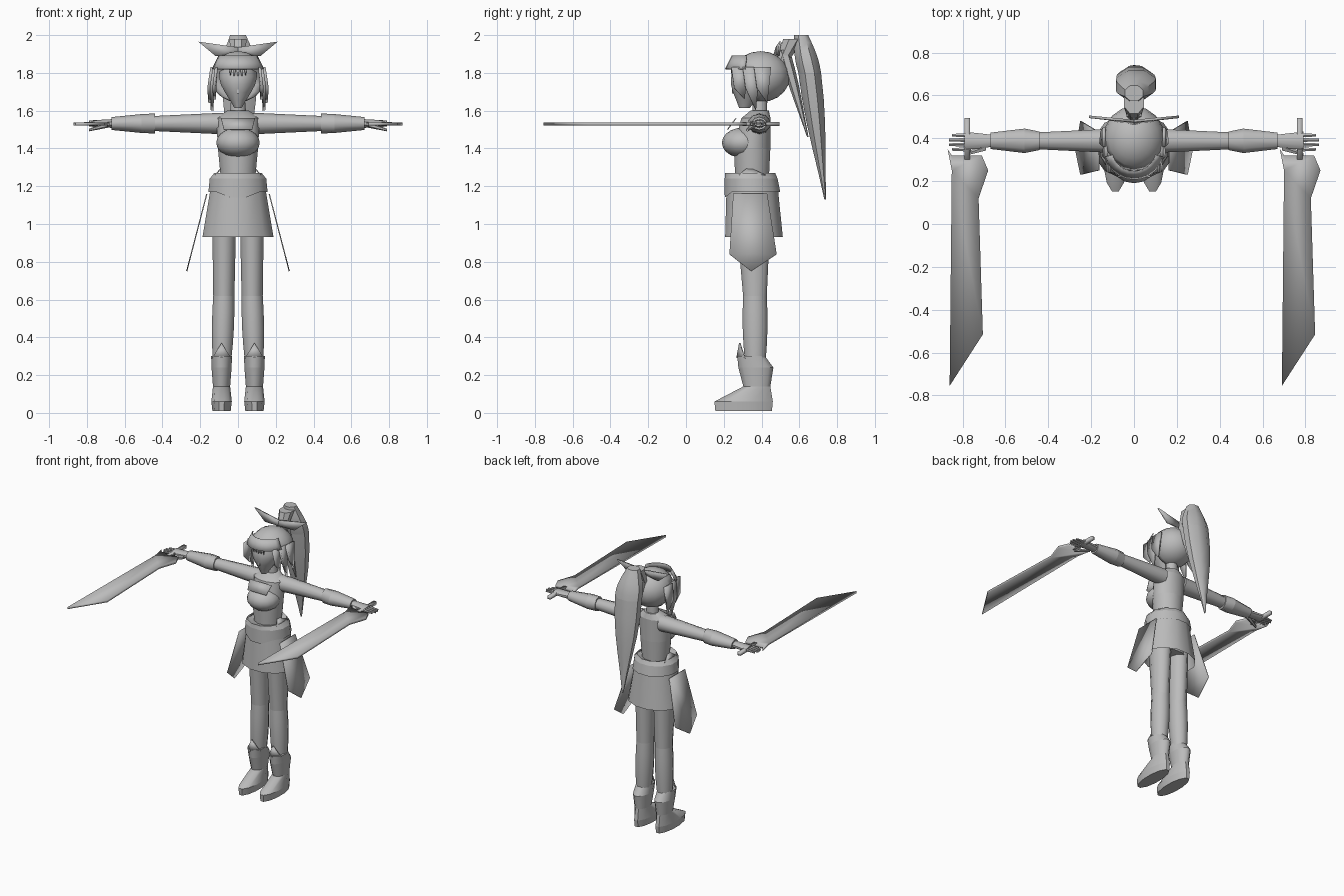
import bpy, bmesh
from math import sin, cos, pi, radians
from mathutils import Vector, Matrix

if "Cube" in bpy.data.objects:
    bpy.data.objects.remove(bpy.data.objects["Cube"])

shade = (.5, .5, .5, 1)
grey = bpy.data.materials.new("plain grey")
grey.use_nodes = True
grey.diffuse_color = shade
grey.node_tree.nodes["Principled BSDF"].inputs["Base Color"].default_value = shade


def finish(name, bm, thickness=0):
    """Turn a bmesh into a named, shaded object, thickened if it is a sheet."""
    bmesh.ops.recalc_face_normals(bm, faces=bm.faces)
    mesh = bpy.data.meshes.new(name)
    bm.to_mesh(mesh)
    bm.free()
    mesh.materials.append(grey)
    part = bpy.data.objects.new(name, mesh)
    bpy.context.collection.objects.link(part)
    if thickness:
        solid = part.modifiers.new("thickness", "SOLIDIFY")
        solid.thickness = thickness
        solid.offset = 0
    bpy.ops.object.select_all(action="DESELECT")
    part.select_set(True)
    bpy.context.view_layer.objects.active = part
    bpy.ops.object.shade_smooth_by_angle(angle=radians(45))
    return part


def bridge(bm, rings, closed=True):
    for lower, upper in zip(rings, rings[1:]):
        count = len(lower)
        for i in range(count if closed else count - 1):
            j = (i + 1) % count
            bm.faces.new((lower[i], lower[j], upper[j], upper[i]))


def limb(name, start, end, wide, deep, swell=0, sides=12, capped=True):
    """Tapered oval tube, upright or along x; wide and deep give both end radii."""
    start, end = Vector(start), Vector(end)
    along = end - start
    sideways = abs(along.x) > abs(along.z)
    bm = bmesh.new()
    rings = []
    steps = 5 if swell else 1
    for step in range(steps + 1):
        t = step / steps
        bulge = 1 + swell * sin(pi * t)
        a = bulge * (wide[0] + t * (wide[1] - wide[0]))
        b = bulge * (deep[0] + t * (deep[1] - deep[0]))
        ring = []
        for i in range(sides):
            turn = 2 * pi * (i + .5) / sides
            u, v = a * cos(turn), b * sin(turn)
            offset = Vector((0, u, v)) if sideways else Vector((u, v, 0))
            ring.append(bm.verts.new(start + along * t + offset))
        rings.append(ring)
    bridge(bm, rings)
    if capped:
        bm.faces.new(rings[0])
        bm.faces.new(rings[-1])
    return finish(name, bm)


def ellipsoid(name, centre, radii):
    bm = bmesh.new()
    place = Matrix.Translation(centre) @ Matrix.Diagonal((*radii, 1))
    bmesh.ops.create_uvsphere(bm, u_segments=16, v_segments=10, radius=1, matrix=place)
    return finish(name, bm)


def plate(name, points, thickness=.006):
    bm = bmesh.new()
    bm.faces.new([bm.verts.new(point) for point in points])
    return finish(name, bm, thickness)


# Torso, neck and face
limb("waist", (0, .35, 1.2), (0, .35, 1.4), (.09, .11), (.09, .1))
limb("ribcage", (0, .35, 1.4), (0, .37, 1.56), (.11, .12), (.1, .08))
limb("shoulders", (0, .37, 1.56), (0, .39, 1.6), (.12, .06), (.08, .05))
ellipsoid("bust", (0, .3, 1.43), (.115, .11, .08))
limb("neck", (0, .39, 1.58), (0, .39, 1.7), (.045, .035), (.04, .04))
limb("face", (0, .31, 1.615), (0, .35, 1.82), (.02, .1), (.03, .1), swell=.4)
limb("nose", (0, .25, 1.69), (0, .25, 1.74), (.008, .004), (.01, .004), sides=4)
plate("chest_flap", [(-.09, .265, 1.56), (.09, .265, 1.56), (.075, .22, 1.5), (-.075, .22, 1.5)])

# Hair cap, cut back flat around the face
hair = ellipsoid("hair_cap", (0, .395, 1.78), (.145, .155, .135))
for vert in hair.data.vertices:
    if vert.co.z < 1.81:
        vert.co.y = max(vert.co.y, .37)

# Fringe as a curved band that flares downwards
bm = bmesh.new()
rows = []
for flare in range(3):
    radius = .105 + .018 * flare
    angles = [radians(turn) for turn in range(-75, 76, 15)]
    rows.append([bm.verts.new((radius * sin(turn), .35 - radius * cos(turn), 1.89 - .035 * flare))
                 for turn in angles])
bridge(bm, rows, closed=False)
finish("fringe", bm, .006)
for strand in range(-2, 3):
    x = .02 * strand
    plate("fringe_strand", [(x - .012, .24, 1.84), (x + .012, .24, 1.84),
                            (x, .245, 1.76 + .01 * abs(strand))])

# Ponytail: raised root, round crown, long tapering tail and an inner strand
limb("ponytail_root", (0, .49, 1.82), (0, .57, 1.98), (.03, .05), (.025, .06), sides=8)
limb("ponytail_crown", (.01, .655, 1.8), (0, .61, 2), (.1, .045), (.065, .04), swell=.2, sides=8)
limb("ponytail_tail", (0, .737, 1.13), (.01, .655, 1.8), (.005, .1), (.005, .065), swell=.3, sides=8)
limb("inner_strand", (.02, .645, 1.46), (0, .52, 1.92), (.004, .04), (.004, .03), swell=.4, sides=6)

# Belt with a dipped front, and flared skirt
belt = limb("belt", (0, .352, 1.17), (0, .345, 1.24), (.162, .155), (.152, .145), capped=False)
for vert in belt.data.vertices:
    if vert.co.z < 1.2 and vert.co.y < .25 and abs(vert.co.x) < .1:
        vert.co.z -= .03
limb("belt_top", (0, .345, 1.24), (0, .34, 1.27), (.155, .13), (.145, .137), capped=False)
limb("belt_lining", (0, .34, 1.27), (0, .35, 1.25), (.13, .085), (.137, .08), capped=False)
limb("skirt", (0, .36, .93), (0, .35, 1.2), (.195, .148), (.158, .14), capped=False)
limb("hips", (0, .36, .96), (0, .35, 1.2), (.13, .1), (.1, .1))

arm_y, arm_z = .388, 1.532
hip, knee, ankle = .073, .075, .087

for side, s in (("left", 1), ("right", -1)):

    def arm_part(name, inner, outer, wide, deep):
        limb(f"{side}_{name}", (s * inner, arm_y, arm_z), (s * outer, arm_y, arm_z),
             wide, deep, sides=10)

    def leg_part(name, bottom, top, wide, deep, swell=0):
        (x0, y0, z0), (x1, y1, z1) = bottom, top
        limb(f"{side}_{name}", (s * x0, y0, z0), (s * x1, y1, z1), wide, deep, swell)

    # Skirt side panel, leaning outwards as it drops
    outline = [(.25, 1.16), (.43, 1.16), (.48, .84), (.345, .75), (.23, .84)]
    plate(f"{side}_skirt_panel", [(s * (.165 + .26 * (1.16 - z)), y, z) for y, z in outline])
    plate(f"{side}_waist_point", [(s * .12, .28, 1.26), (s * .085, .33, 1.3), (s * .12, .42, 1.26)])

    # Bow wing and hair locks
    plate(f"{side}_bow_wing", [(0, .48, 1.935), (s * .21, .5, 1.965),
                               (s * .12, .49, 1.89), (0, .47, 1.9)], .012)
    for lock, tip in enumerate((1.66, 1.6, 1.64)):
        x = s * (.115 + .012 * lock)
        y = .28 + .06 * lock
        plate(f"{side}_hair_lock", [(x, y - .04, 1.83), (x, y + .05, 1.83),
                                    (x * 1.08, y + .03, tip), (x * 1.12, y - .025, 1.72)], .014)

    # Leg
    leg_part("thigh", (knee, .365, .62), (hip, .355, 1.1), (.058, .067), (.065, .098))
    leg_part("calf", (ankle, .367, .2), (knee, .365, .62), (.044, .058), (.05, .065), swell=.16)

    # Boot: level sole, sloping instep, flared shaft, pointed shin
    leg_part("boot_sole", (ankle, .305, .01), (ankle, .305, .06), (.05, .056), (.155, .16))
    leg_part("boot_instep", (ankle, .305, .06), (ankle, .375, .14), (.056, .047), (.16, .074))
    leg_part("boot_shaft", (ankle, .375, .14), (ankle, .37, .24), (.047, .055), (.074, .096))
    leg_part("boot_cuff", (ankle, .37, .24), (ankle, .345, .3), (.055, .057), (.096, .076))
    plate(f"{side}_shin_point", [(s * (ankle - .05), .31, .29), (s * ankle, .27, .29),
                                 (s * (ankle + .05), .31, .29), (s * ankle, .285, .37)], .008)

    # Arm, flared cuff and hand
    arm_part("arm", .08, .46, (.06, .041), (.057, .039))
    arm_part("cuff_flare", .44, .51, (.045, .06), (.053, .05))
    arm_part("cuff", .51, .67, (.06, .04), (.05, .034))
    arm_part("palm", .65, .79, (.028, .045), (.024, .016))
    for finger in range(4):
        y = arm_y - .04 + .022 * finger
        reach = .85 + .012 * (finger in (1, 2))
        limb(f"{side}_finger", (s * .76, y, arm_z), (s * reach, y, arm_z - .004),
             (.012, .007), (.012, .006), sides=6)
    limb(f"{side}_thumb", (s * .69, .36, 1.525), (s * .79, .325, 1.497),
         (.02, .008), (.015, .007), sides=6)

    # Sword, carried the same way round in both hands
    shift = 0 if s > 0 else -1.55
    blade = [(.68, .35), (.7, .25), (.69, -.755), (.845, -.515),
             (.825, .12), (.87, .25), (.84, .32), (.7, .32)]
    grip = [(.76, .3), (.785, .3), (.785, .495), (.76, .495)]
    for name, outline, thickness in (("blade", blade, .016), ("grip", grip, .022)):
        plate(f"{side}_{name}", [(x + shift, y, 1.53) for x, y in outline], thickness)
